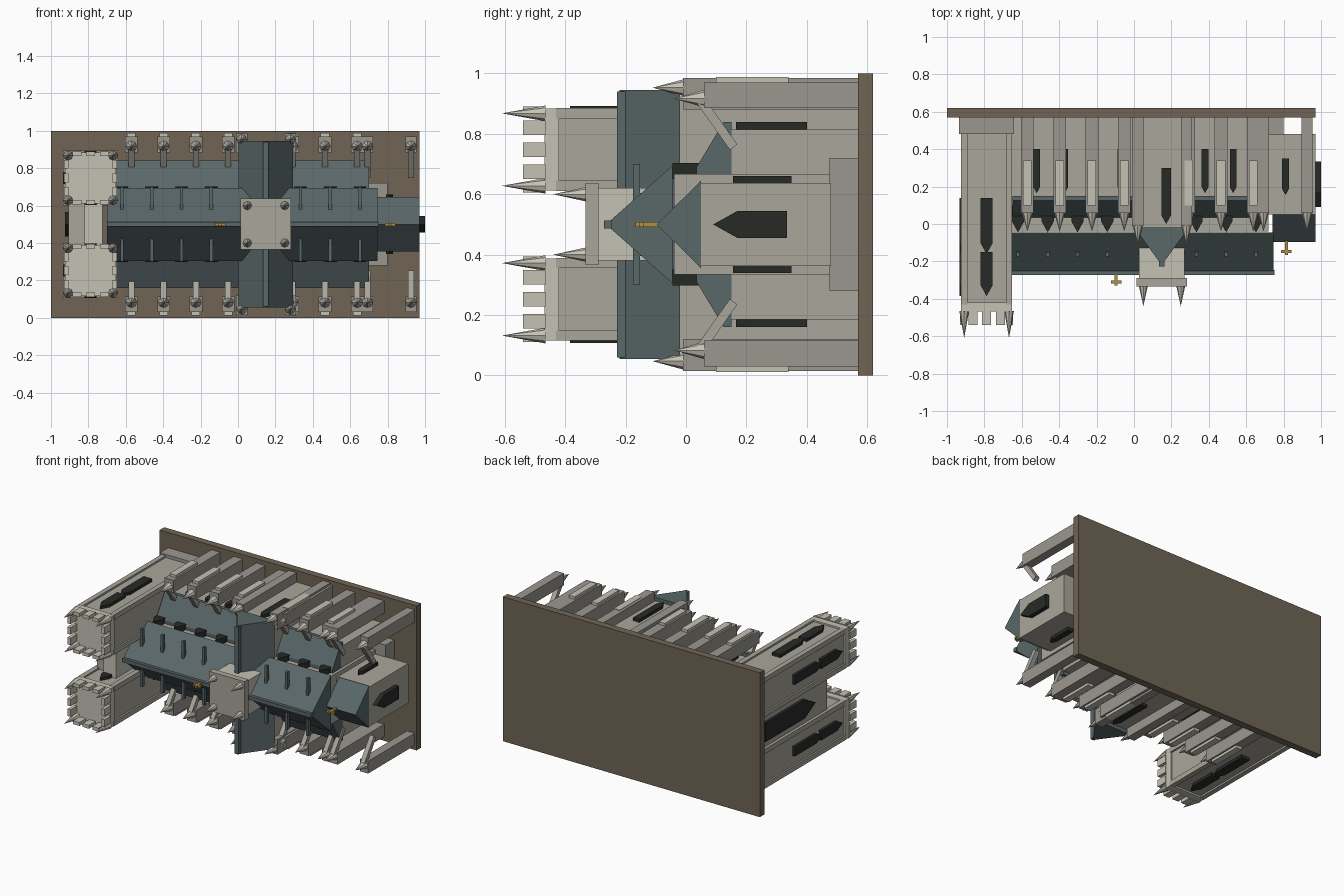
import bpy, bmesh, math
from mathutils import Vector, Matrix

if "Cube" in bpy.data.objects:
    bpy.data.objects.remove(bpy.data.objects["Cube"])

def mat(name, c):
    m = bpy.data.materials.new(name)
    m.diffuse_color = (*c, 1)
    m.use_nodes = True
    m.node_tree.nodes["Principled BSDF"].inputs["Base Color"].default_value = m.diffuse_color
    return m

STONE = mat("stone", (0.40, 0.38, 0.33))
LIGHT = mat("light_stone", (0.56, 0.54, 0.46))
PIER = mat("pier_stone", (0.33, 0.31, 0.28))
SLATE = mat("slate", (0.10, 0.135, 0.14))
DARK = mat("dark_glass", (0.02, 0.023, 0.02))
GOLD = mat("gold", (0.45, 0.28, 0.06))
EARTH = mat("earth", (0.16, 0.13, 0.09))

def finish(name, bm, m):
    bmesh.ops.recalc_face_normals(bm, faces=bm.faces)
    me = bpy.data.meshes.new(name)
    bm.to_mesh(me)
    bm.free()
    ob = bpy.data.objects.new(name, me)
    bpy.context.collection.objects.link(ob)
    me.materials.append(m)
    return ob

def box(name, x, y, z, m):
    bm = bmesh.new()
    c = [(a + b) / 2 for a, b in (x, y, z)]
    d = [abs(b - a) for a, b in (x, y, z)]
    bmesh.ops.create_cube(bm, size=1, matrix=Matrix.Translation(c) @ Matrix.Diagonal((*d, 1)))
    return finish(name, bm, m)

def prism(name, pts, axis, lo, hi, m):
    """Extrude a profile along x (pts are y,z) or z (pts are x,y)."""
    bm = bmesh.new()
    put = (lambda a, b, t: (t, a, b)) if axis == 'x' else (lambda a, b, t: (a, b, t))
    f = bm.faces.new([bm.verts.new(put(a, b, lo)) for a, b in pts])
    g = bmesh.ops.extrude_face_region(bm, geom=[f])
    d = Vector(put(0, 0, hi - lo))
    bmesh.ops.translate(bm, vec=d, verts=[v for v in g['geom'] if isinstance(v, bmesh.types.BMVert)])
    return finish(name, bm, m)

def spike(name, x, z, y0, y1, r, m=LIGHT):
    bm = bmesh.new()
    mtx = Matrix.Translation((x, (y0 + y1) / 2, z)) @ Matrix.Rotation(math.pi / 2, 4, 'X')
    bmesh.ops.create_cone(bm, cap_ends=True, segments=8, radius1=r, radius2=0, depth=y0 - y1, matrix=mtx)
    return finish(name, bm, m)

def lancet(name, axis, c, w, foot, tip, lo, hi):
    """Pointed window, its tip toward -y."""
    sh = tip + w * 0.9
    pts = [(c - w/2, foot), (c + w/2, foot), (c + w/2, sh), (c, tip), (c - w/2, sh)]
    if axis == 'x':
        pts = [(b, a) for a, b in pts]
    prism(name, pts, axis, lo, hi, DARK)

def Z(s, *zs):
    """Mirror heights about the building's centre line z = 0.5."""
    r = tuple(0.5 + s * (z - 0.5) for z in zs)
    return r if len(r) > 1 else r[0]

def cross(x, y0, y1):
    box("cross_post", (x - .008, x + .008), (y0, y1), (.492, .508), GOLD)
    yb = y1 + .02
    box("cross_bar", (x - .028, x + .028), (yb - .008, yb + .008), (.492, .508), GOLD)

# ground slab and plinth
box("ground_slab", (-1, .97), (.57, .62), (0, 1), EARTH)
box("nave_plinth", (-.7, .8), (.475, .57), (.28, .72), PIER)

# nave
box("nave_wall", (-.7, .72), (-.04, .57), (.335, .667), STONE)
prism("nave_roof", [(-.045, .305), (-.045, .695), (-.265, .5)], 'x', -.7, .745, SLATE)
box("nave_ridge", (-.7, .75), (-.272, -.245), (.487, .513), SLATE)

# apse
box("apse_wall", (.71, .97), (.05, .48), (.363, .637), STONE)
prism("apse_roof", [(.05, .355), (.05, .645), (-.097, .5)], 'x', .74, .97, SLATE)
lancet("apse_window", 'x', .5, .09, .335, .09, .96, 1.0)

# facade between the towers
box("facade_front", (-.905, -.82), (-.25, .57), (.36, .64), STONE)
box("facade_rear", (-.82, -.725), (-.3, .57), (.36, .64), LIGHT)
lancet("facade_window", 'x', .5, .13, .45, -.1, -.925, -.9)

# transept
TX = .148
box("transept_wall", (.025, .272), (-.02, .57), (.08, .92), STONE)
prism("transept_roof", [(TX - .145, -.02), (TX + .145, -.02), (TX, -.22)], 'z', .055, .945, SLATE)
box("transept_ridge", (TX - .014, TX + .014), (-.228, -.2), (.06, .94), SLATE)

# crossing tower
box("crossing_tower", (.027, .27), (-.3, .1), (.38, .62), LIGHT)
box("crossing_cornice", (.013, .283), (-.333, -.29), (.365, .637), STONE)
for x in (.05, .25):
    for z in (.4, .6):
        spike("crossing_spike", x, z, -.33, -.44, .024)

cross(-.095, -.26, -.33)
cross(.815, -.09, -.167)

def buttress(x, s, hw, step):
    box("buttress_pier", (x - hw, x + hw), (.06, .57), Z(s, .885, .97), PIER)
    if step:
        box("buttress_step", (x - .023, x + .023), (.1, .34), Z(s, .96, .988), LIGHT)
    spike("buttress_spike", x, Z(s, .917), .07, -.04, .032)
    a = [(.03, .91), (.055, .928), (.17, .765), (.145, .747)]
    prism("flying_arm", [(y, Z(s, z)) for y, z in a], 'x', x - .016, x + .016, STONE)

for s in (1, -1):
    # aisles with lean-to roofs and windows
    box("aisle_wall", (-.66, .7), (.13, .57), Z(s, .6, .815), STONE)
    lean = [(.035, .66), (.035, .69), (.125, .84), (.15, .84), (.15, .66)]
    prism("aisle_roof", [(y, Z(s, z)) for y, z in lean], 'x', -.65, .7, SLATE)
    for i in range(8):
        if i not in (4, 5):
            lancet("aisle_window", 'z', -.52 + .15 * i, .036, .4, .165, *Z(s, .8, .84))

    # clerestory windows and roof ribs
    for i in range(9):
        x = -.62 + .159 * i
        if abs(x - TX) < .14:
            continue
        lancet("clerestory_window", 'z', x, .065, .1, -.045, *Z(s, .65, .703))
        box("roof_rib", (x - .009, x + .009), (-.175, -.153), Z(s, .58, .7), SLATE)
        box("rib_foot", (x - .008, x + .008), (-.155, -.06), Z(s, .58, .605), SLATE)

    # buttresses
    for i in range(8):
        if i != 4:
            buttress(-.57 + .1725 * i, s, .034, True)
    for x in (.692, .925):
        buttress(x, s, .03, False)

    # apse side window, transept end window and corner piers
    lancet("apse_side_window", 'z', .81, .04, .35, .155, *Z(s, .62, .66))
    lancet("transept_window", 'z', .172, .05, .3, 0, *Z(s, .9, .94))
    for x in (.02, .28):
        box("transept_pier", (x - .03, x + .03), (-.01, .57), Z(s, .88, .985), PIER)
        spike("transept_spike", x, Z(s, .953), 0, -.11, .03)

    # front towers
    cx, cz = -.788, Z(s, .748)
    box("tower_base", (cx - .147, cx + .147), (.48, .57), (cz - .147, cz + .147), PIER)
    box("tower_core", (cx - .125, cx + .125), (-.42, .57), (cz - .125, cz + .125), STONE)
    box("tower_cap", (cx - .136, cx + .136), (-.468, -.42), (cz - .136, cz + .136), LIGHT)
    for a in (-1, 1):
        for b in (-1, 1):
            px, pz = cx + a * .12, cz + b * .12
            box("tower_post", (px - .017, px + .017), (-.43, .49), (pz - .017, pz + .017), STONE)
            spike("tower_spike", px, pz, -.465, -.61, .026)
        # battlements on all four edges
        for k in (-.073, 0, .073):
            e = a * .13
            box("battlement", (cx + k - .024, cx + k + .024), (-.54, -.466), (cz + e - .012, cz + e + .012), LIGHT)
            box("battlement", (cx + e - .012, cx + e + .012), (-.54, -.466), (cz + k - .024, cz + k + .024), LIGHT)
    # tower windows, two tiers on three faces
    for foot, tip in ((.14, -.16), (-.15, -.385)):
        for d in (-1, 1):
            lancet("tower_window", 'z', cx, .065, foot, tip, cz + d * .12, cz + d * .145)
        lancet("tower_window", 'x', cz, .065, foot, tip, cx - .145, cx - .12)
